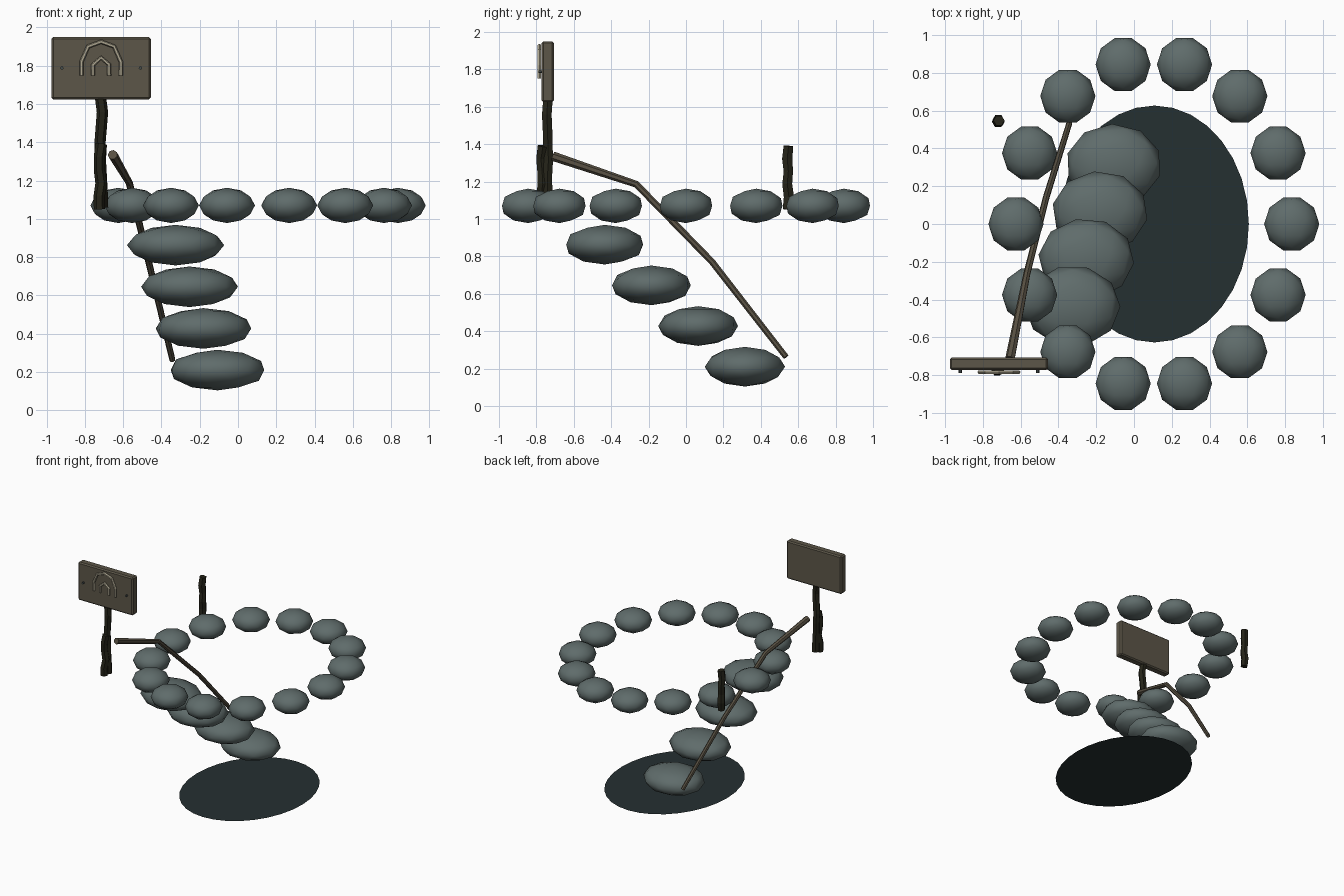
import bpy, bmesh, math, random
from mathutils import Vector, Matrix

random.seed(4)
if "Cube" in bpy.data.objects:
    bpy.data.objects.remove(bpy.data.objects["Cube"], do_unlink=True)


def material(name, rgb):
    m = bpy.data.materials.new(name)
    m.use_nodes = True
    color = (*rgb, 1)
    m.diffuse_color = color
    bsdf = next(n for n in m.node_tree.nodes if n.type == 'BSDF_PRINCIPLED')
    bsdf.inputs["Base Color"].default_value = color
    bsdf.inputs["Roughness"].default_value = 0.9
    return m


STONE = material("grey stone", (0.115, 0.15, 0.147))
WATER = material("dark water", (0.018, 0.029, 0.031))
POST = material("dark wood", (0.019, 0.018, 0.010))
BOARD = material("board wood", (0.107, 0.093, 0.065))
BRANCH = material("branch wood", (0.095, 0.079, 0.054))
CARVING = material("pale carving", (0.45, 0.41, 0.30))
NAIL = material("nail metal", (0.06, 0.075, 0.075))


def finish(bm, name, mat, smooth=False):
    bmesh.ops.recalc_face_normals(bm, faces=bm.faces)
    mesh = bpy.data.meshes.new(name)
    for f in bm.faces:
        f.smooth = smooth
    bm.to_mesh(mesh)
    bm.free()
    mesh.materials.append(mat)
    ob = bpy.data.objects.new(name, mesh)
    bpy.context.collection.objects.link(ob)
    return ob


def stone(name, center, size, spin):
    bm = bmesh.new()
    bmesh.ops.create_icosphere(bm, subdivisions=2, radius=1)
    bm.transform(Matrix.Translation(center) @ Matrix.Diagonal((*size, 1))
                 @ Matrix.Rotation(math.radians(spin), 4, 'Z'))
    return finish(bm, name, STONE, True)


def tube(name, points, radii, sides, mat, smooth=False, ref=(0, 1, 0)):
    """Sweep a regular polygon along a path, mitring the joints."""
    bm = bmesh.new()
    pts = [Vector(p) for p in points]
    rings = []
    for i, p in enumerate(pts):
        before = (p - pts[max(i - 1, 0)]).normalized()
        after = (pts[min(i + 1, len(pts) - 1)] - p).normalized()
        t = (before + after).normalized()
        u = (Vector(ref) - t * t.dot(Vector(ref))).normalized()
        v = t.cross(u)
        rings.append([bm.verts.new(p + radii[i] * (math.cos(a) * u + math.sin(a) * v))
                      for a in (2 * math.pi * (k + 0.5) / sides for k in range(sides))])
    for a, b in zip(rings, rings[1:]):
        for k in range(sides):
            n = (k + 1) % sides
            bm.faces.new((a[k], a[n], b[n], b[k]))
    bm.faces.new(rings[0])
    bm.faces.new(rings[-1])
    return finish(bm, name, mat, smooth)


# Water pool
bm = bmesh.new()
bmesh.ops.create_circle(bm, cap_ends=True, segments=32, radius=1)
bm.transform(Matrix.Translation((0.108, 0, 0)) @ Matrix.Diagonal((0.5, 0.627, 1, 1)))
finish(bm, "water_pool", WATER)

# Ring of rim stones
for i in range(14):
    a = 2 * math.pi * i / 14
    stone(f"rim_stone_{i + 1}", (0.105 + 0.73 * math.cos(a), 0.87 * math.sin(a) * 0.995, 1.07),
          (0.146, 0.147, 0.092), 18)

# Step stones descending to the pool
for i in range(4):
    stone(f"step_stone_{i + 1}", (-0.107 - 0.073 * i, 0.315 - 0.25 * i, 0.21 + 0.2175 * i),
          (0.254, 0.215, 0.106), 2 + 5 * i)


# Crooked wooden posts
def post(name, x, y, bottom, top, count):
    pts, radii = [], []
    for i in range(count):
        pts.append((x + random.uniform(-0.007, 0.007), y + random.uniform(-0.007, 0.007),
                    bottom + (top - bottom) * i / (count - 1)))
        radii.append(random.uniform(0.028, 0.032))
    return tube(name, pts, radii, 6, POST)


post("front_post", -0.72, -0.77, 1.05, 1.39, 6)
post("back_post", -0.72, 0.547, 1.05, 1.39, 6)
post("sign_post", -0.715, -0.74, 1.06, 1.64, 8)

# Sign board
BX, BZ = -0.715, 1.787
bm = bmesh.new()
bmesh.ops.create_cube(bm, size=1)
bm.transform(Matrix.Translation((BX, -0.74, BZ)) @ Matrix.Diagonal((0.52, 0.066, 0.325, 1)))
bmesh.ops.bevel(bm, geom=bm.edges[:], offset=0.01, segments=1, affect='EDGES')
finish(bm, "sign_board", BOARD)


# Nested arches on the board, each mirrored from its left half
def arch(name, half):
    full = half + [(-x, z) for x, z in reversed(half[:-1])]
    pts = [(BX + x, -0.784, z) for x, z in full]
    tube(name, pts, [0.011] * len(pts), 6, CARVING)


arch("outer_arch", [(-0.103, 1.75), (-0.103, 1.82), (-0.068, 1.9), (0, 1.925)])
arch("inner_arch", [(-0.042, 1.75), (-0.042, 1.805), (0, 1.842)])

# Nails
for side, x in (("right", -0.205), ("left", 0.205)):
    tube(f"{side}_nail", [(BX + x, -0.77, BZ), (BX + x, -0.788, BZ)],
         [0.009, 0.009], 6, NAIL, ref=(0, 0, 1))

# Bent branch handrail
tube("branch_rail",
     [(-0.655, -0.71, 1.335), (-0.567, -0.265, 1.185), (-0.465, 0.14, 0.77), (-0.342, 0.535, 0.262)],
     [0.026, 0.019, 0.018, 0.016], 7, BRANCH, ref=(1, 0, 0))
